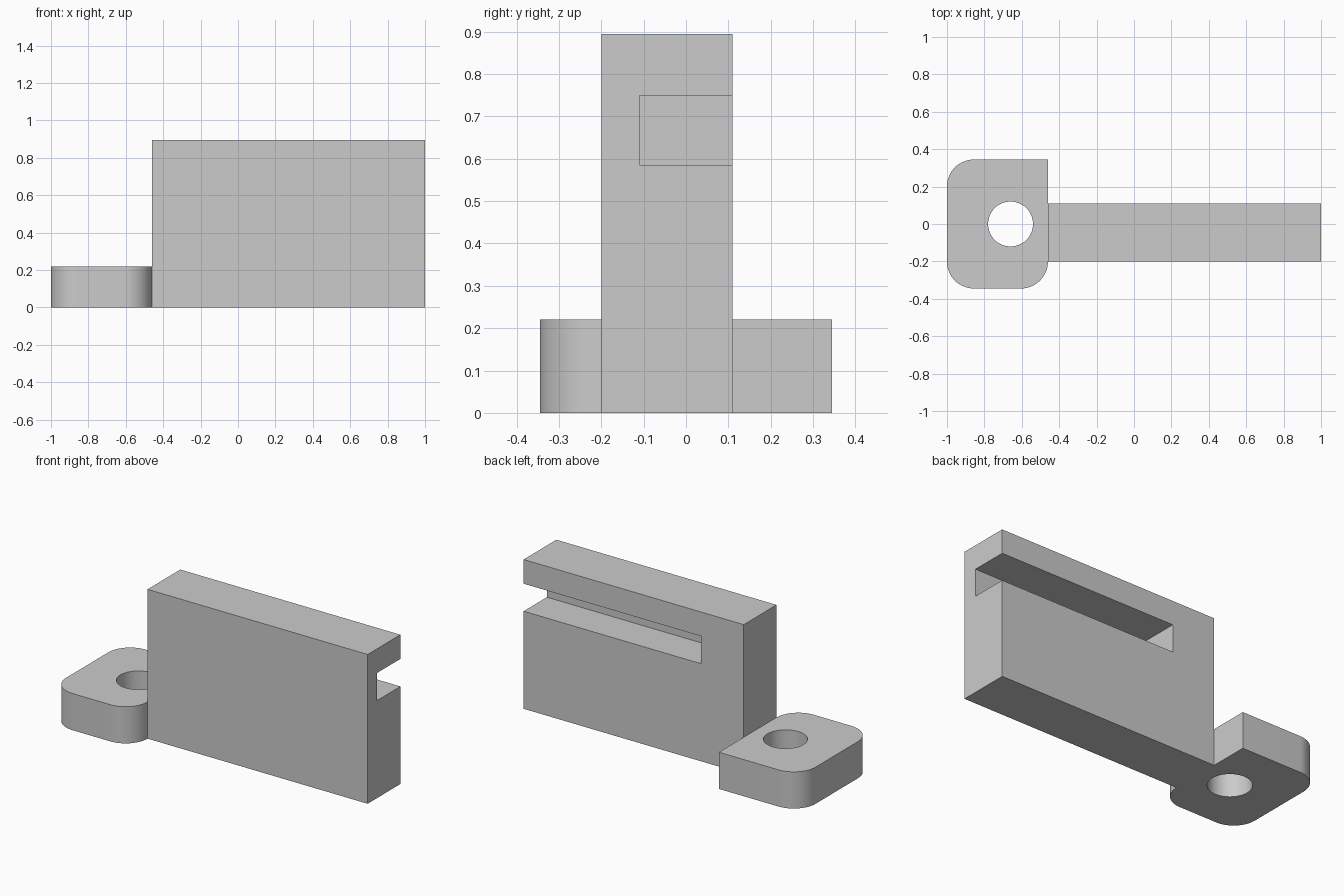
import bpy
import bmesh
from math import cos, sin, pi, radians

cube = bpy.data.objects.get("Cube")
if cube:
    bpy.data.objects.remove(cube, do_unlink=True)

grey = bpy.data.materials.new("plain grey")
grey.use_nodes = True
colour = (0.6, 0.6, 0.6, 1)
grey.diffuse_color = colour
grey.node_tree.nodes["Principled BSDF"].inputs["Base Color"].default_value = colour


def arc(cx, cy, r, start, sweep, steps):
    """Points along a circular arc, angles in degrees."""
    angles = [radians(start + sweep * i / steps) for i in range(steps + 1)]
    return [(cx + r * cos(a), cy + r * sin(a)) for a in angles]


def prism(name, outline, z0, z1):
    """Solid made by raising a flat outline from z0 to z1."""
    bm = bmesh.new()
    face = bm.faces.new([bm.verts.new((x, y, z0)) for x, y in outline])
    raised = bmesh.ops.extrude_face_region(bm, geom=[face])["geom"]
    verts = [v for v in raised if isinstance(v, bmesh.types.BMVert)]
    bmesh.ops.translate(bm, verts=verts, vec=(0, 0, z1 - z0))
    bmesh.ops.recalc_face_normals(bm, faces=bm.faces)
    mesh = bpy.data.meshes.new(name)
    bm.to_mesh(mesh)
    bm.free()
    mesh.materials.append(grey)
    obj = bpy.data.objects.new(name, mesh)
    bpy.context.collection.objects.link(obj)
    return obj


def block(name, x0, x1, y0, y1, z0, z1):
    return prism(name, [(x0, y0), (x1, y0), (x1, y1), (x0, y1)], z0, z1)


def combine(target, tool, operation):
    """Apply a boolean and discard the tool."""
    tool.hide_render = True
    bpy.context.view_layer.objects.active = target
    mod = target.modifiers.new(operation.lower(), "BOOLEAN")
    mod.operation = operation
    mod.solver = "EXACT"
    mod.object = tool
    bpy.ops.object.modifier_apply(modifier=mod.name)
    bpy.data.objects.remove(tool, do_unlink=True)


# Upright plate, with a slot in the back that runs out of the left end
JOIN, HALF, R, FOOT_TOP = -0.46, 0.345, 0.145, 0.22
bracket = block("bracket", JOIN, 1, -0.2, 0.11, 0, 0.895)
combine(bracket, block("slot", -0.175, 1.1, -0.11, 0.2, 0.585, 0.75), "DIFFERENCE")

# Mounting foot with three rounded corners and one square corner
outline = [(JOIN, HALF)]
outline += arc(-1 + R, HALF - R, R, 90, 90, 16)
outline += arc(-1 + R, -HALF + R, R, 180, 90, 16)
outline += arc(JOIN - R, -HALF + R, R, 270, 90, 16)
foot = prism("foot", outline, 0, FOOT_TOP)

# Screw hole through the foot
hole = prism("hole", arc(-0.66, 0, 0.12, 0, 360, 64)[:-1], -0.1, FOOT_TOP + 0.1)
combine(foot, hole, "DIFFERENCE")
combine(bracket, foot, "UNION")

# Smooth the curved walls, keep the corners sharp
bpy.ops.object.select_all(action="DESELECT")
bracket.select_set(True)
bpy.context.view_layer.objects.active = bracket
bpy.ops.object.shade_smooth_by_angle(angle=radians(30))
